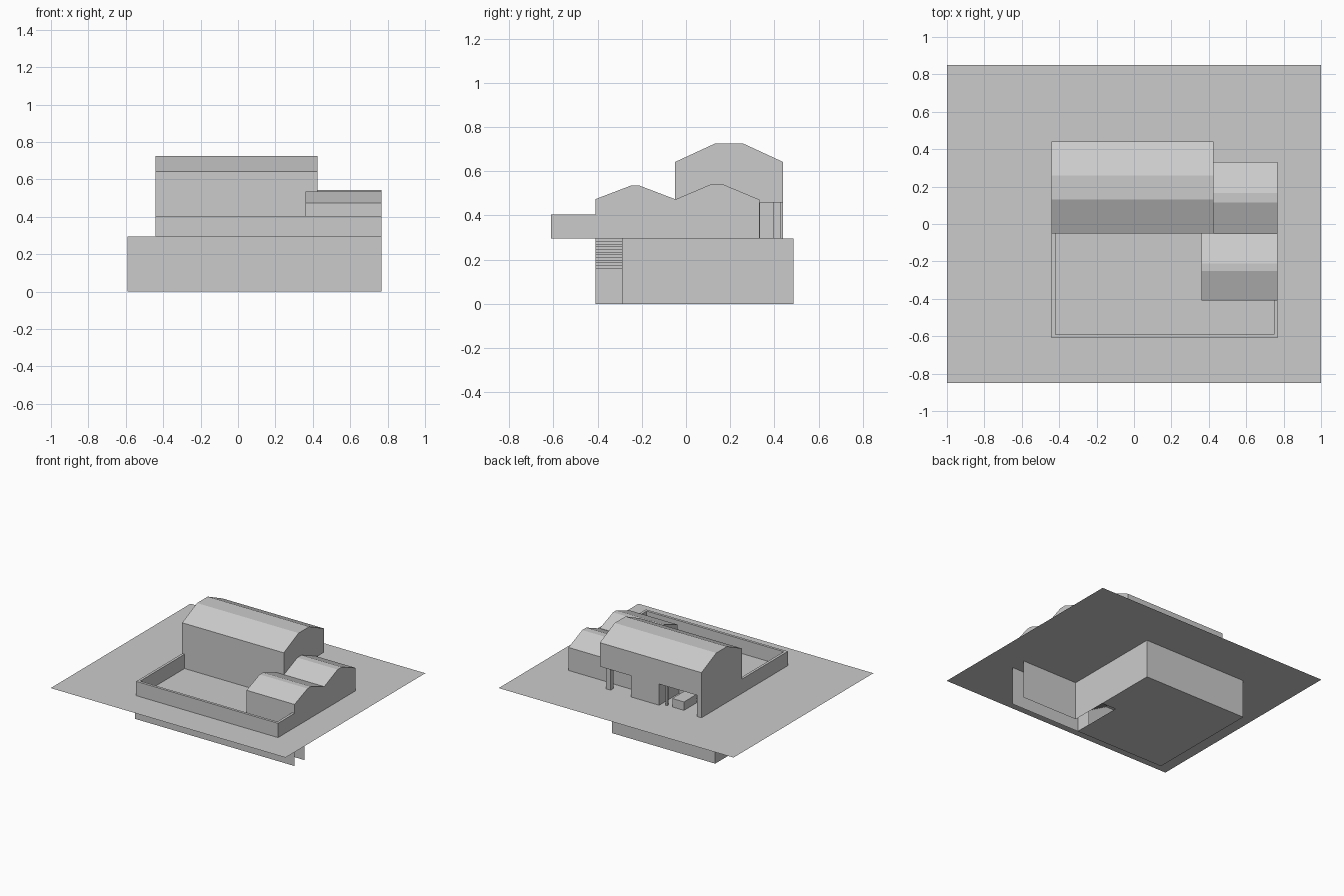
import bpy

if "Cube" in bpy.data.objects:
    bpy.data.objects.remove(bpy.data.objects["Cube"])

G = 0.295      # ground level
SOFFIT = 0.458  # underside of the upper storey


def make(name, verts, faces):
    mesh = bpy.data.meshes.new(name)
    mesh.from_pydata(verts, [], faces)
    mesh.update()
    ob = bpy.data.objects.new(name, mesh)
    bpy.context.collection.objects.link(ob)
    return ob


def prism(name, profile, x0, x1, skip_base=False):
    """Extrude a (y, z) profile along x; its last edge is the base."""
    n = len(profile)
    verts = [(x, y, z) for x in (x0, x1) for y, z in profile]
    sides = n - 1 if skip_base else n
    faces = [(i, i + n, (i + 1) % n + n, (i + 1) % n) for i in range(sides)]
    faces += [tuple(range(n)), tuple(range(2 * n - 1, n - 1, -1))]
    return make(name, verts, faces)


def walls(name, path, z0, z1, closed=True):
    """Upright sheets following an (x, y) path."""
    n = len(path)
    verts = [(x, y, z) for z in (z0, z1) for x, y in path]
    faces = [(i, (i + 1) % n, (i + 1) % n + n, i + n)
             for i in range(n if closed else n - 1)]
    return make(name, verts, faces)


def slab(name, path, z):
    return make(name, [(x, y, z) for x, y in path], [tuple(range(len(path)))])


def block(name, x0, x1, y0, y1, z0, z1):
    return prism(name, [(y0, z0), (y0, z1), (y1, z1), (y1, z0)], x0, x1)


# Ground sheet
slab("ground", [(-1, -0.85), (1, -0.85), (1, 0.85), (-1, 0.85)], G)

# Main house: roofed upper storey over recessed lower walls
prism("main_house_upper", [(-0.05, SOFFIT), (-0.05, 0.642), (0.13, 0.725),
                           (0.26, 0.725), (0.44, 0.642), (0.44, SOFFIT)],
      -0.44, 0.425)
walls("main_house_lower", [(-0.44, -0.05), (0.425, -0.05), (0.425, 0.335),
                           (0.16, 0.335), (0.16, 0.44), (-0.08, 0.44),
                           (-0.08, 0.20), (-0.40, 0.20), (-0.40, 0.44),
                           (-0.44, 0.44)], G, SOFFIT)

# Porch post, carport post and low store box
block("porch_post", 0.34, 0.38, 0.395, 0.43, G, SOFFIT)
block("carport_post", -0.13, -0.115, 0.40, 0.415, G, SOFFIT)
block("store_box", -0.27, -0.17, 0.26, 0.41, G, 0.36)

# Side wings with low rounded ridges
prism("back_wing", [(-0.05, G), (-0.05, 0.472), (0.115, 0.542), (0.165, 0.542),
                    (0.332, 0.472), (0.332, G)], 0.425, 0.768, True)
prism("front_wing", [(-0.41, G), (-0.41, 0.474), (-0.25, 0.535), (-0.21, 0.535),
                     (-0.05, 0.474), (-0.05, G)], 0.36, 0.768, True)

# Courtyard wall
outer = [(-0.44, -0.05), (-0.44, -0.61), (0.768, -0.61), (0.768, -0.41)]
inner = [(-0.42, -0.05), (-0.42, -0.59), (0.748, -0.59), (0.748, -0.41)]
walls("courtyard_wall_outside", outer, G, 0.405, False)
walls("courtyard_wall_inside", inner, G, 0.405, False)
make("courtyard_coping", [(x, y, 0.405) for x, y in outer + inner],
     [(i, i + 1, i + 5, i + 4) for i in range(3)])

# Basement with an open-ended corridor on the right
walls("basement_walls", [(0.768, -0.41), (-0.59, -0.41), (-0.59, 0.487),
                         (0.29, 0.487), (0.29, -0.29), (0.768, -0.29)],
      0, G, False)
slab("basement_floor", [(-0.59, -0.41), (0.17, -0.41), (0.17, 0.0), (0.29, 0.0),
                        (0.29, 0.487), (-0.59, 0.487)], 0)
walls("stair_wall", [(0.17, -0.41), (0.17, -0.29)], 0, 0.15, False)

# Stair flight climbing to ground level
steps = 12
rise, run = (G - 0.15) / steps, 0.022
line = []
for i in range(steps):
    x = 0.17 - i * run
    line += [(x, 0.15 + i * rise), (x, 0.15 + (i + 1) * rise)]
count = len(line)
make("basement_stair", [(x, y, z) for y in (-0.41, -0.29) for x, z in line],
     [(i, i + 1, i + 1 + count, i + count) for i in range(count - 1)])
